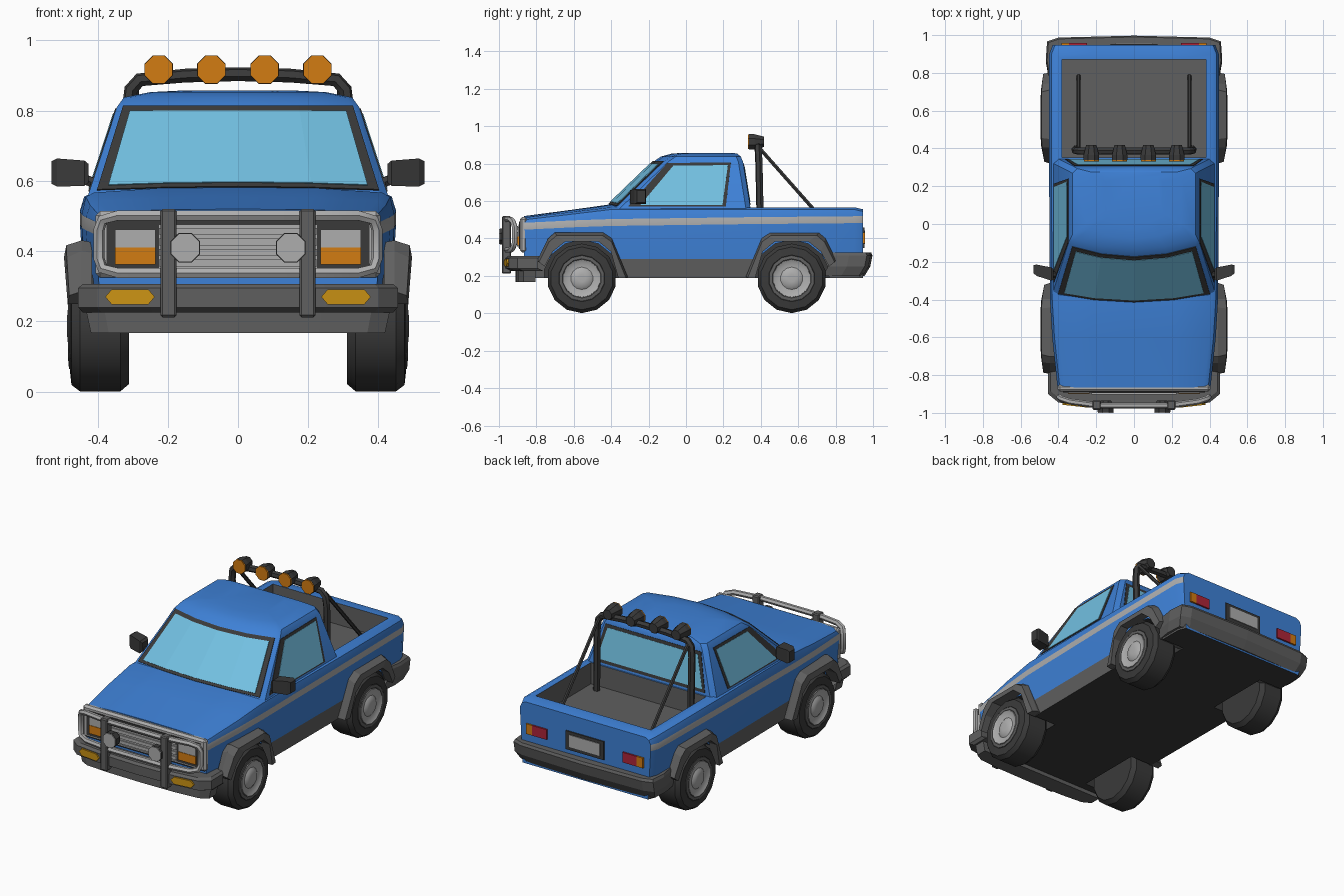
import bpy, bmesh, math
from mathutils import Vector

if "Cube" in bpy.data.objects:
    bpy.data.objects.remove(bpy.data.objects["Cube"])


def mat(name, r, g, b):
    m = bpy.data.materials.new(name)
    m.diffuse_color = (r, g, b, 1)
    m.use_nodes = True
    m.node_tree.nodes["Principled BSDF"].inputs["Base Color"].default_value = m.diffuse_color
    return m


BLUE = mat("blue paint", 0.048, 0.22, 0.68)
GLASS = mat("pale blue glass", 0.17, 0.53, 0.76)
SILVER = mat("silver", 0.42, 0.42, 0.42)
GREY = mat("grey plastic", 0.115, 0.115, 0.115)
DARK = mat("dark rubber", 0.042, 0.042, 0.042)
ORANGE = mat("orange lens", 0.65, 0.20, 0.006)
AMBER = mat("amber lens", 0.60, 0.29, 0.007)
RED = mat("red lens", 0.42, 0.018, 0.04)
BODY = [BLUE, GREY, SILVER, DARK]


def mesh(name, verts, faces, mats, idx=None, smooth=None):
    me = bpy.data.meshes.new(name)
    me.from_pydata([tuple(v) for v in verts], [], faces)
    for m in mats:
        me.materials.append(m)
    if idx:
        me.polygons.foreach_set("material_index", idx)
    bm = bmesh.new()
    bm.from_mesh(me)
    bmesh.ops.recalc_face_normals(bm, faces=bm.faces)
    bm.to_mesh(me)
    bm.free()
    ob = bpy.data.objects.new(name, me)
    bpy.context.collection.objects.link(ob)
    if smooth:
        activate(ob)
        bpy.ops.object.shade_smooth_by_angle(angle=math.radians(smooth))
    return ob


def activate(ob):
    bpy.ops.object.select_all(action='DESELECT')
    ob.select_set(True)
    bpy.context.view_layer.objects.active = ob


def loft(name, rings, mats, rule=lambda i, j: 0, cap=0, smooth=None):
    """Skin closed rings of points; rule(ring, column) gives the material."""
    n = len(rings[0])
    faces, idx = [], []
    for i in range(len(rings) - 1):
        for j in range(n):
            k = (j + 1) % n
            faces.append((i * n + j, i * n + k, (i + 1) * n + k, (i + 1) * n + j))
            idx.append(rule(i, j))
    last = (len(rings) - 1) * n
    faces += [tuple(range(n)), tuple(range(last, last + n))]
    idx += [cap, cap]
    return mesh(name, [p for r in rings for p in r], faces, mats, idx, smooth)


def box(name, x, y, z, m, bevel=0.0):
    rings = [[(a, y[0], z[0]), (a, y[1], z[0]), (a, y[1], z[1]), (a, y[0], z[1])] for a in x]
    ob = loft(name, rings, [m])
    if bevel:
        b = ob.modifiers.new("bevel", 'BEVEL')
        b.width, b.segments = bevel, 1
    return ob


def lathe(name, prof, centre, axis, n, m, spin=0.0, smooth=None):
    """Revolve (radius, distance) pairs about the x or y axis."""
    rings = []
    for r, d in prof:
        ring = []
        for k in range(n):
            a = 2 * math.pi * k / n + spin
            c, s = r * math.cos(a), r * math.sin(a)
            ring.append(Vector(centre) + Vector((d, s, c) if axis == 'x' else (s, d, c)))
        rings.append(ring)
    return loft(name, rings, [m], smooth=smooth)


def tube(name, pts, r, m, cyclic=False):
    cu = bpy.data.curves.new(name, 'CURVE')
    cu.dimensions, cu.bevel_depth, cu.bevel_resolution = '3D', r, 1
    cu.use_fill_caps = True
    sp = cu.splines.new('POLY')
    sp.points.add(len(pts) - 1)
    for p, q in zip(sp.points, pts):
        p.co = (*q, 1)
    sp.use_cyclic_u = cyclic
    cu.materials.append(m)
    ob = bpy.data.objects.new(name, cu)
    bpy.context.collection.objects.link(ob)
    activate(ob)
    bpy.ops.object.convert(target='MESH')
    bpy.ops.object.shade_smooth_by_angle(angle=math.radians(50))


def panel(name, lows, highs, off, m):
    o = Vector(off)
    loft(name, [[Vector(a) + o, Vector(b) + o, Vector(b) - o, Vector(a) - o]
                for a, b in zip(lows, highs)], [m])


def sym(half):
    """Mirror a half outline (ending on the centre line) across x."""
    return half + [(-x, y, z) for x, y, z in half[-2::-1]]


# Lower body: y, half width, shoulder height, stripe bottom, crown
rings = []
for y, w, zs, s0, c in [(-.865, .405, .512, .447, .008), (-.6, .433, .543, .46, .012),
                        (-.4, .445, .567, .467, .016), (.34, .45, .567, .477, 0),
                        (.9, .449, .567, .482, 0), (.947, .43, .556, .482, 0)]:
    rings.append(sym([(w * .96, y, .19), (w * .975, y, .29), (w, y, s0), (w, y, s0 + .037),
                      (w - .012, y, zs - .012), (w - .035, y, zs), (w * .5, y, zs + c * .8),
                      (0, y, zs + c)]))
body = loft("body", rings, BODY,
            lambda i, j: 3 if j == 14 else {0: 1, 2: 2}.get(min(j, 13 - j), 0), smooth=30)

# Cut the load bed and wheel wells
WHEELS = [(-.557, -1), (.565, 1)]
cutters = [(box("bed_cutter", (-.38, .38), (.352, .872), (.44, .7), BLUE), 1)]
for wy, _ in WHEELS:
    for s in (1, -1):
        cutters.append((lathe("well_cutter", [(.205, s * .28), (.205, s * .6)], (0, wy, .187), 'x',
                              14, BLUE), 3))
for cut, index in cutters:
    cut.data.materials.clear()
    for m in BODY:
        cut.data.materials.append(m)
    for p in cut.data.polygons:
        p.material_index = index
    mod = body.modifiers.new("cut", 'BOOLEAN')
    mod.operation, mod.solver, mod.object = 'DIFFERENCE', 'EXACT', cut
    activate(body)
    bpy.ops.object.modifier_apply(modifier=mod.name)
    bpy.data.objects.remove(cut)

# Cab
rings = []
for z, yf, yr, h in [(.55, -.445, .347, .43), (.81, -.175, .305, .345), (.838, -.135, .293, .325),
                     (.853, -.08, .275, .25), (.858, -.02, .25, .15)]:
    right = [(0, yf, z), (.5 * h, yf + .015, z), (.95 * h, yf + .054, z), (h, yf + .08, z),
             (h, yr - .025, z), (h - .025, yr, z), (0, yr, z)]
    rings.append(right + [(-a, b, c) for a, b, c in right[-2:0:-1]])
loft("cab", rings, [BLUE], smooth=28)


def width(z):
    return .43 - (z - .55) / .26 * .085


def front(u, z):
    return (u * width(z), -.445 + (z - .55) / .26 * .27 + .06 * u * u, z)


# Windows: a dark frame plate with a glass plate over it
for part, m, e, d in [("frame", DARK, 0, .003), ("glass", GLASS, .018, .0048)]:
    us = [k * (1 - e * 4) for k in (-.95,)] + [-.5, 0, .5] + [.95 * (1 - e * 4)]
    low = [front(u, .572 + e * .6 + .01 * (1 - u * u)) for u in us]
    high = [front(u, .812 - e * .9) for u in us]
    panel("windshield_" + part, low, high, (0, -d, d), m)
    sides = [((-.31, .57), (-.10, .803)), ((.213, .57), (.24, .806))]
    if e:
        sides = [((-.245, .577), (-.068, .788)), ((.195, .577), (.224, .791))]
    for s in (1, -1):
        panel("side_window_" + part, [(s * width(a[1]), *a) for a, b in sides],
              [(s * width(b[1]), *b) for a, b in sides], (s * d, 0, d * .3), m)
    z0, z1 = .58 + e, .80 - e
    yr = [.347 - (z - .55) / .26 * .042 for z in (z0, z1)]
    panel("rear_window_" + part, [(k * (.365 - e), yr[0], z0) for k in (-1, 1)],
          [(k * (.315 - e), yr[1], z1) for k in (-1, 1)], (0, d, d * .2), m)

# Wheels and flares
outer = [(-.245, .19), (-.16, .395), (-.115, .425), (.145, .425), (.18, .395), (.237, .28)]
inner = [(-.195, .19), (-.155, .33), (-.09, .383), (.09, .383), (.155, .33), (.2, .25)]
for wy, f in WHEELS:
    for s in (1, -1):
        c = (0, wy, .187)
        lathe("tire", [(.10, s * .31), (.165, s * .31), (.186, s * .335), (.186, s * .45),
                       (.168, s * .474), (.125, s * .479), (.105, s * .467)], c, 'x', 14, DARK, math.pi, 35)
        lathe("wheel_rim", [(.125, s * .44), (.122, s * .481), (.105, s * .483), (.09, s * .468)],
              c, 'x', 14, GREY, smooth=35)
        lathe("wheel_hub", [(.103, s * .45), (.1, s * .484), (.085, s * .476), (.06, s * .474),
                            (.045, s * .485), (.02, s * .487)], c, 'x', 14, SILVER, smooth=35)
        rings = []
        for (a, b), (p, q) in zip(outer, inner):
            a, p = wy + f * a, wy + f * p
            rings.append([(s * .415, a, b), (s * .445, a, b + .006), (s * (.475 + .06 * (b - .19)), a * .8 + p * .2, b * .8 + q * .2),
                          (s * (.48 + .08 * (q - .19)), p, q), (s * .415, p, q)])
        loft("fender_flare", rings, [GREY])

# Front bumper with lower lip
plan = [(.455, -.79), (.455, -.90), (.40, -.945), (.25, -.963), (0, -.97)]
loft("front_bumper", [sym([(x * k, y + o, z) for x, y in plan]) for z, k, o in
                      [(.307, .97, .015), (.295, 1, 0), (.24, 1, 0), (.225, .97, .03)]], [GREY])
loft("front_lip", [sym([(x * k, y * .6 - .33, z) for x, y in plan]) for z, k in
                   [(.25, .96), (.167, .92)]], [GREY])
# Rear bumper
plan = [(.45, .76), (.467, .86), (.46, .955), (.40, .975), (0, .985)]
loft("rear_bumper", [sym([(x * k, y + o, z) for x, y in plan]) for z, k, o in
                     [(.325, .985, .005), (.31, 1, .012), (.25, 1, 0), (.2, .96, -.03)]], [GREY])

# Grille, headlights, bumper indicators
box("grille_surround", (-.405, .405), (-.888, -.85), (.325, .514), SILVER, .012)
box("grille_recess", (-.375, .375), (-.892, -.88), (.345, .49), DARK)
box("grille_panel", (-.225, .225), (-.896, -.88), (.35, .475), SILVER)
for k in range(4):
    box("grille_slat", (-.225, .225), (-.903, -.89), (.357 + k * .03, .376 + k * .03), SILVER)
for s in (1, -1):
    box("headlight", (s * .235, s * .35), (-.898, -.88), (.411, .462), SILVER)
    box("headlight_indicator", (s * .235, s * .35), (-.901, -.88), (.362, .411), ORANGE)
    hexa = [(.237, .27), (.255, .291), (.36, .291), (.378, .27), (.36, .249), (.255, .249)]
    loft("bumper_indicator", [[(s * x, y + (x - .3) * .11, z) for x, z in hexa] for y in (-.966, -.94)], [AMBER])

# Bull bar
half = [(.18, -.962), (.34, -.94), (.385, -.925), (.396, -.915)]
top = [(x, y, z) for (x, y), z in zip(half, (.502, .502, .49, .46))]
low = [(x, y, z) for (x, y), z in zip(half[::-1], (.38, .35, .338, .338))]
right = top + low
tube("bull_bar", right + [(-x, y, z) for x, y, z in right[::-1]], .016, SILVER, True)
for s in (1, -1):
    box("bull_bar_upright", (s * .175, s * .221), (-.984, -.935), (.212, .52), GREY, .006)
    c = (s * .15, 0, .41)
    lathe("fog_lamp", [(.03, -.935), (.046, -.96), (.046, -.995)], c, 'y', 8, DARK, math.pi / 8)
    lathe("fog_lamp_lens", [(.044, -.99), (.044, -1.0)], c, 'y', 8, SILVER, math.pi / 8)

# Tail lights and number plate
    box("tail_light", (s * .25, s * .345), (.93, .957), (.372, .432), RED)
    box("tail_indicator", (s * .345, s * .385), (.93, .957), (.372, .432), ORANGE)
box("plate_frame", (-.125, .125), (.93, .954), (.35, .46), DARK)
box("plate", (-.1, .1), (.94, .958), (.37, .442), SILVER)

# Mirrors
for s in (1, -1):
    rings = [[(s * x, y0, z0), (s * x, y1, z0), (s * x, y1, z1), (s * x, y0, z1)] for x, y0, y1, z0, z1 in
             [(.425, -.295, -.24, .597, .648), (.437, -.30, -.23, .586, .658),
              (.515, -.275, -.215, .584, .664), (.531, -.262, -.217, .592, .656)]]
    loft("side_mirror", rings, [DARK])
    tube("mirror_arm", [(s * .40, -.27, .59), (s * .45, -.265, .61)], .016, DARK)

# Roll bar with braces and lamps
leg = [(.31, .398, .435), (.312, .39, .80), (.305, .387, .86), (.28, .386, .888), (.15, .386, .9)]
tube("roll_bar", leg + [(0, .386, .904)] + [(-x, y, z) for x, y, z in leg[::-1]], .02, DARK)
for s in (1, -1):
    tube("roll_bar_brace", [(s * .293, .40, .875), (s * .293, .785, .44)], .011, DARK)
    for x in (.076, .226):
        c = (s * x, 0, .917)
        lathe("roof_lamp", [(.044, .338), (.044, .365), (.03, .418)], c, 'y', 8, DARK, math.pi / 8)
        lathe("roof_lamp_lens", [(.043, .331), (.043, .34)], c, 'y', 8, ORANGE, math.pi / 8)
